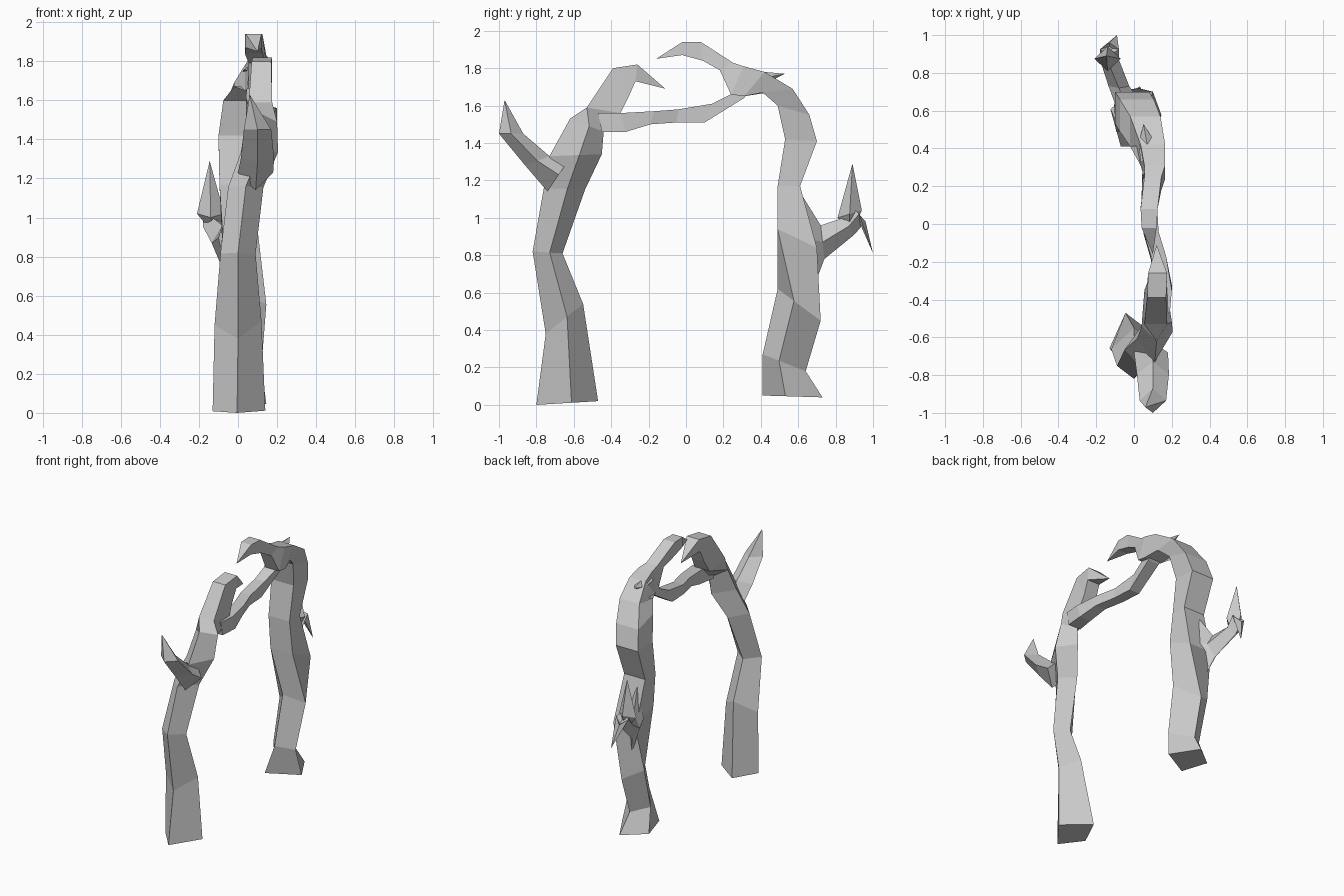
import bpy, bmesh


def limb(name, rings, skew=0.5, box_from=99):
    """Four-sided branch. Each ring: centre x, half width, (y, z) of one edge,
    (y, z) of the opposite edge, optional x shifts of those two edges.
    Rings are diamonds, then boxes from index box_from.
    A ring of three numbers is a pointed tip."""
    bm = bmesh.new()
    loops = []
    for n, r in enumerate(rings):
        if len(r) == 3:
            loops.append([bm.verts.new(r)])
            continue
        x, w, ya, za, yb, zb = r[:6]
        da, db = r[6:] or (0, 0)
        if n >= box_from:
            corners = [(x - w, ya, za), (x + w, ya, za),
                       (x + w, yb, zb), (x - w, yb, zb)]
        else:
            k = skew
            corners = [(x + da, ya, za),
                       (x + w, ya + (yb - ya) * k, za + (zb - za) * k),
                       (x + db, yb, zb),
                       (x - w, yb + (ya - yb) * k, zb + (za - zb) * k)]
        loops.append([bm.verts.new(c) for c in corners])
    for a, b in zip(loops, loops[1:]):
        for i in range(4):
            j = (i + 1) % 4
            if len(b) == 1:
                bm.faces.new((a[i], a[j], b[0]))
            else:
                bm.faces.new((a[i], a[j], b[j], b[i]))
    for end in (loops[0], loops[-1]):
        if len(end) == 4:
            bm.faces.new(end)
    bmesh.ops.recalc_face_normals(bm, faces=bm.faces)
    mesh = bpy.data.meshes.new(name)
    bm.to_mesh(mesh)
    bm.free()
    obj = bpy.data.objects.new(name, mesh)
    bpy.context.collection.objects.link(obj)
    return obj


# Front tree: trunk bending into a hooked top
limb("front_trunk", [
    (.005, .135, -.80, .0, -.47, .02, -.01, -.05),
    (.0, .12, -.75, .38, -.55, .54),
    (.0, .09, -.82, .82, -.66, .81),
    (.04, .09, -.76, 1.16, -.54, 1.15),
    (.11, .095, -.73, 1.33, -.45, 1.34),
    (.12, .08, -.62, 1.53, -.44, 1.46),
    (.115, .06, -.53, 1.59, -.35, 1.56),
    (.12, .05, -.39, 1.80, -.31, 1.64),
    (.125, .05, -.26, 1.82, -.27, 1.73),
    (.12, -.11, 1.69)], .57, 6)

# Front tree: outward stub with a raised point
limb("front_stub", [
    (.09, .09, -.74, 1.14, -.62, 1.32),
    (.10, .085, -.86, 1.28, -.73, 1.33),
    (.10, .07, -1.0, 1.45, -.87, 1.45),
    (.06, -.97, 1.63)])

# Thin branch joining the two trees
limb("bridge_branch", [
    (.14, .05, -.45, 1.46, -.47, 1.56),
    (.155, .045, -.32, 1.46, -.35, 1.56),
    (.13, .04, -.19, 1.50, -.17, 1.57),
    (.09, .04, -.05, 1.51, -.04, 1.58),
    (.08, .04, .10, 1.51, .14, 1.61),
    (.09, .045, .31, 1.64, .24, 1.66),
    (.10, .045, .36, 1.70, .27, 1.74)], box_from=0)

# Back tree: trunk arching over into a thin hook
limb("back_trunk", [
    (.01, .135, .41, .05, .73, .04, -.08, .02),
    (.01, .11, .41, .27, .64, .18),
    (.02, .125, .49, .62, .72, .45),
    (.01, .09, .49, .94, .70, .84),
    (-.01, .085, .49, 1.17, .61, 1.17),
    (-.01, .09, .53, 1.42, .70, 1.41),
    (.015, .09, .49, 1.60, .66, 1.55),
    (.06, .08, .41, 1.67, .57, 1.69),
    (.10, .065, .31, 1.65, .42, 1.78),
    (.11, .055, .24, 1.66, .31, 1.81),
    (.10, .045, .18, 1.79, .25, 1.83),
    (.08, .045, .09, 1.84, .08, 1.94),
    (.08, .04, -.02, 1.87, -.02, 1.94),
    (.10, -.16, 1.85)], .38, 3)

# Back tree: small spike on the crown
limb("crown_spike", [
    (.09, .055, .34, 1.72, .32, 1.80),
    (.07, .045, .43, 1.72, .42, 1.78),
    (.05, .53, 1.77)])

# Back tree: outward stub ending in two points
limb("back_stub", [
    (-.03, .07, .59, 1.17, .68, .62),
    (-.08, .055, .72, .96, .74, .78),
    (-.13, .05, .84, 1.00, .90, .91),
    (-.13, .05, .89, 1.06, .96, .98),
    (-.09, 1.0, .81)])
limb("back_stub_spike", [
    (-.13, .03, .85, .97, .90, .95),
    (-.14, .07, .81, 1.00, .94, 1.04),
    (-.145, .89, 1.29)])
